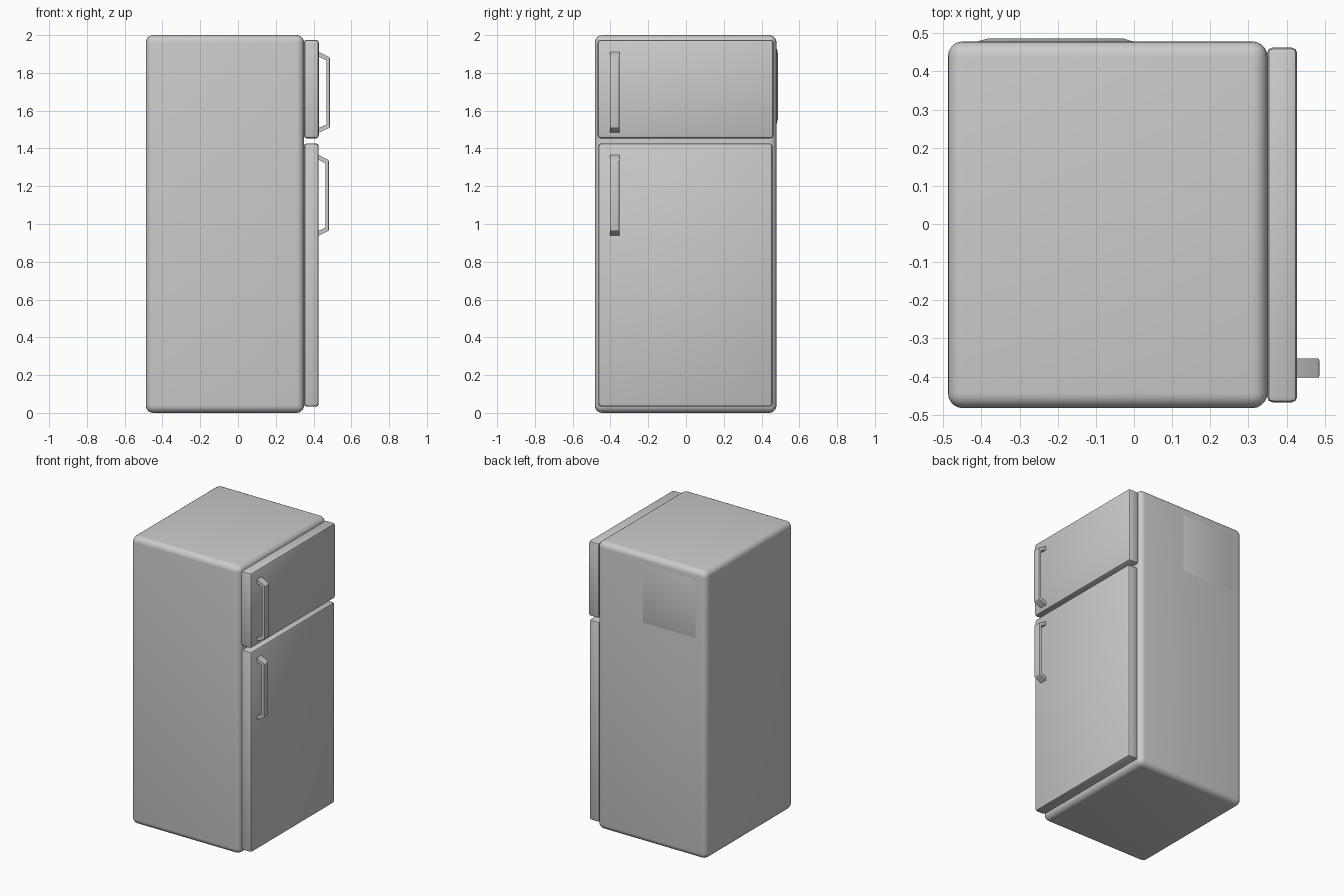
import bpy, bmesh

if "Cube" in bpy.data.objects:
    bpy.data.objects.remove(bpy.data.objects["Cube"])


def finish(name, bm, bevel=0.0, segments=1):
    bmesh.ops.recalc_face_normals(bm, faces=bm.faces)
    if bevel:
        bmesh.ops.bevel(bm, geom=bm.edges[:], offset=bevel, segments=segments,
                        profile=0.5, affect='EDGES', clamp_overlap=True)
    mesh = bpy.data.meshes.new(name)
    bm.to_mesh(mesh)
    bm.free()
    obj = bpy.data.objects.new(name, mesh)
    bpy.context.collection.objects.link(obj)
    bpy.ops.object.select_all(action='DESELECT')
    obj.select_set(True)
    bpy.context.view_layer.objects.active = obj
    bpy.ops.object.shade_smooth_by_angle(angle=0.6)
    return obj


def box(name, lo, hi, bevel, segments):
    bm = bmesh.new()
    bmesh.ops.create_cube(bm, size=1)
    for v in bm.verts:
        for i in range(3):
            v.co[i] = hi[i] if v.co[i] > 0 else lo[i]
    return finish(name, bm, bevel, segments)


def handle(name, z, outer_x):
    # bent bar: side profile extruded across y
    inner_x = outer_x - 0.018
    outline = [(0.42, 0.435), (outer_x, 0.402), (outer_x, 0.03), (0.42, 0.0),
               (0.42, 0.026), (inner_x, 0.046), (inner_x, 0.386), (0.42, 0.409)]
    bm = bmesh.new()
    rings = [[bm.verts.new((x, y, z + h)) for x, h in outline]
             for y in (-0.403, -0.353)]
    n = len(outline)
    for i in range(n):
        j = (i + 1) % n
        bm.faces.new((rings[0][i], rings[0][j], rings[1][j], rings[1][i]))
    # side faces as three quads each, following the bar
    for r in rings:
        for a, b in ((0, 1), (1, 2), (2, 3)):
            bm.faces.new((r[a], r[b], r[7 - b], r[7 - a]))
    bmesh.ops.recalc_face_normals(bm, faces=bm.faces)
    long_edges = [e for e in bm.edges
                  if all(v.co.x > outer_x - 0.001 for v in e.verts)]
    bmesh.ops.bevel(bm, geom=long_edges, offset=0.005, segments=2,
                    profile=0.5, affect='EDGES')
    return finish(name, bm)


# cabinet
box("cabinet", (-0.488, -0.483, 0.0), (0.35, 0.479, 2.0), 0.04, 5)

# doors
box("freezer_door", (0.349, -0.468, 1.453), (0.428, 0.463, 1.975), 0.015, 2)
box("fridge_door", (0.349, -0.464, 0.033), (0.427, 0.457, 1.427), 0.015, 2)

# handles
handle("freezer_handle", 1.48, 0.486)
handle("fridge_handle", 0.935, 0.481)

# raised back panel with sloping rim
bm = bmesh.new()
bmesh.ops.create_cube(bm, size=1)
for v in bm.verts:
    back = v.co.y > 0
    inset = 0.03 if back else 0.0
    v.co.x = (0.0 - inset) if v.co.x > 0 else (-0.412 + inset)
    v.co.z = (1.935 - inset) if v.co.z > 0 else (1.525 + inset)
    v.co.y = 0.487 if back else 0.478
finish("back_panel", bm)
